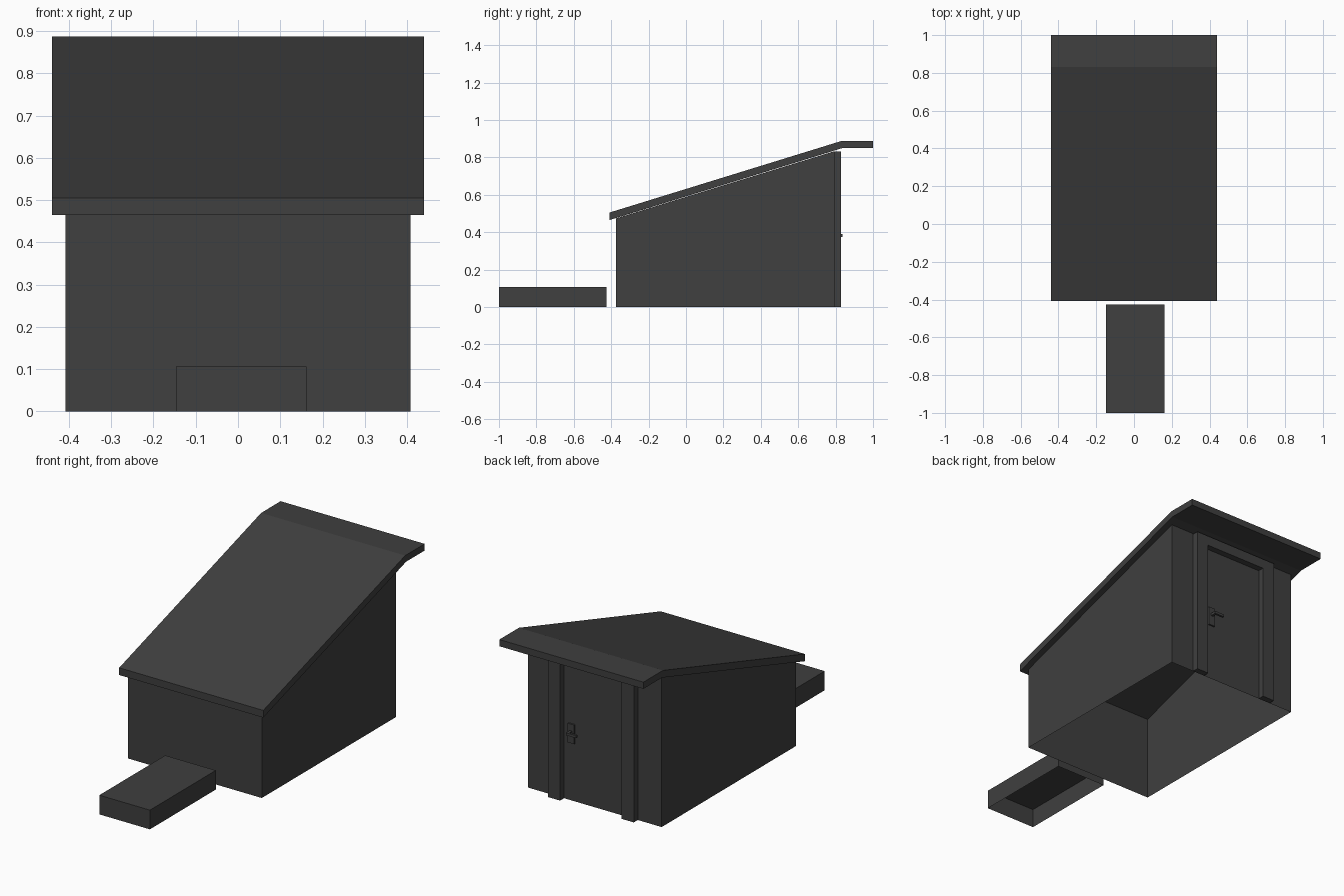
import bpy
import bmesh

cube = bpy.data.objects.get("Cube")
if cube:
    bpy.data.objects.remove(cube)

# One dark grey for the whole shed
grey = bpy.data.materials.new("dark grey")
grey.use_nodes = True
tone = (0.05, 0.05, 0.05, 1)
grey.diffuse_color = tone
grey.node_tree.nodes["Principled BSDF"].inputs["Base Color"].default_value = tone


def prism(name, profile, x0, x1, open_down=False, open_up=False):
    """Extrude a (y, z) profile along x; optionally leave out bottom or top faces."""
    bm = bmesh.new()
    face = bm.faces.new([bm.verts.new((x0, y, z)) for y, z in profile])
    out = bmesh.ops.extrude_face_region(bm, geom=[face], use_keep_orig=True)
    verts = [g for g in out["geom"] if isinstance(g, bmesh.types.BMVert)]
    bmesh.ops.translate(bm, vec=(x1 - x0, 0, 0), verts=verts)
    bmesh.ops.recalc_face_normals(bm, faces=bm.faces)
    unwanted = [f for f in bm.faces
                if (open_down and f.normal.z < -0.5) or (open_up and f.normal.z > 0.5)]
    bmesh.ops.delete(bm, geom=unwanted, context="FACES")
    mesh = bpy.data.meshes.new(name)
    bm.to_mesh(mesh)
    bm.free()
    mesh.materials.append(grey)
    obj = bpy.data.objects.new(name, mesh)
    bpy.context.collection.objects.link(obj)
    return obj


def box(name, x, y, z, **options):
    profile = [(y[0], z[0]), (y[1], z[0]), (y[1], z[1]), (y[0], z[1])]
    return prism(name, profile, x[0], x[1], **options)


# Thin-sheet walls, open to the ground and to the roof
FRONT, BACK = -0.375, 0.795
prism("walls", [(FRONT, 0), (BACK, 0), (BACK, 0.833), (FRONT, 0.473)],
      -0.408, 0.408, open_down=True, open_up=True)

# Sloping roof with a flat canopy over the door
prism("roof", [(-0.408, 0.465), (0.838, 0.85), (1, 0.85),
               (1, 0.887), (0.83, 0.887), (-0.408, 0.505)], -0.44, 0.44)

# Door frame
FACE = 0.83
for side, x in (("right", -0.262), ("left", 0.188)):
    box(side + "_door_post", (x, x + 0.074), (BACK, FACE), (0, 0.83))
box("door_lintel", (-0.188, 0.188), (BACK, FACE), (0.775, 0.83))

# Door handle: plate, spindle and lever
box("handle_plate", (0.12, 0.16), (BACK, 0.804), (0.32, 0.425))
box("handle_spindle", (0.133, 0.147), (0.804, FACE), (0.375, 0.389))
box("handle_lever", (0.085, 0.147), (FACE - 0.004, 0.838), (0.375, 0.389))

# Low hollow box in front of the shed
box("front_box", (-0.147, 0.162), (-1, -0.425), (0, 0.106), open_down=True)
